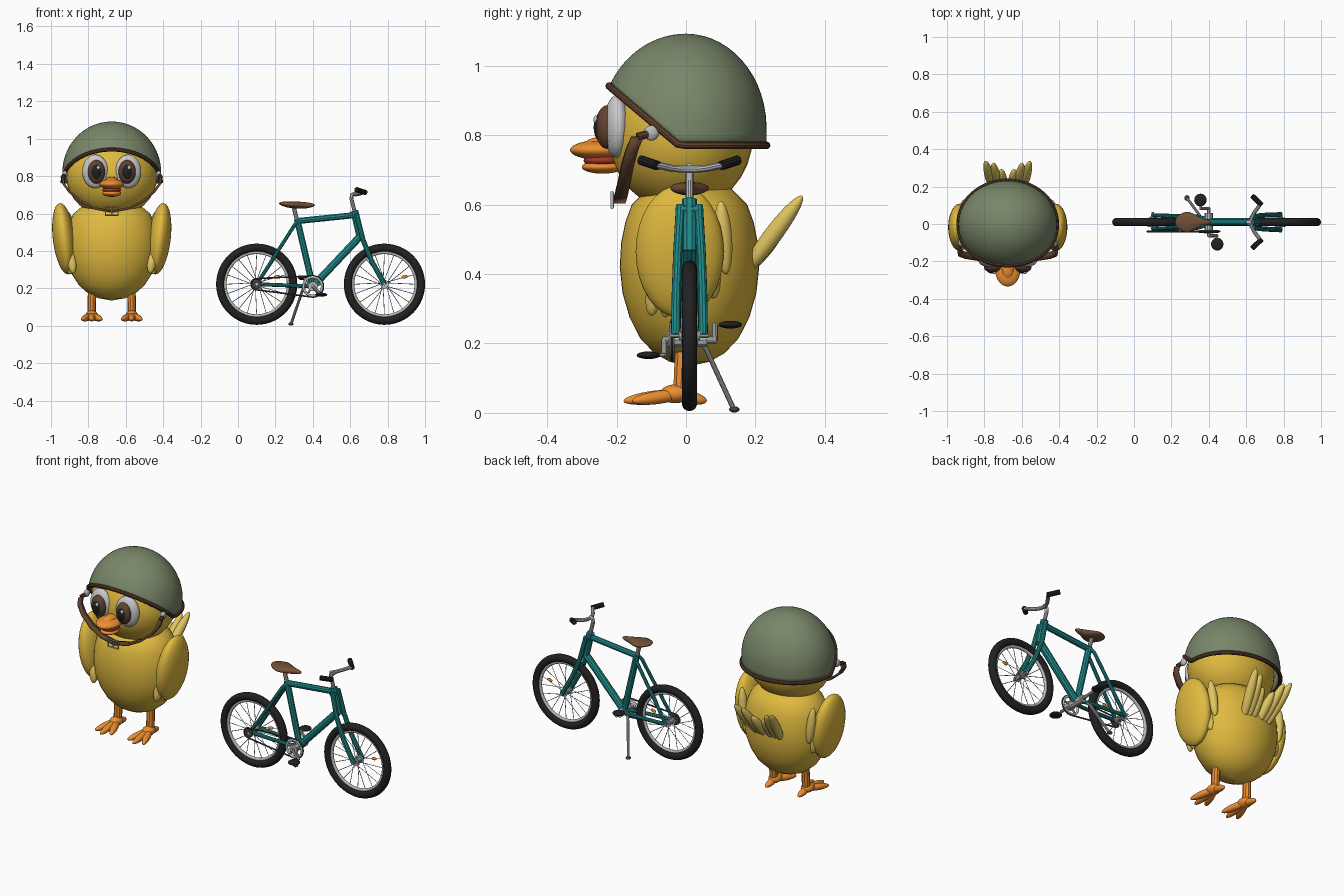
import bpy, bmesh
from math import sin, cos, pi, sqrt
from mathutils import Vector

if "Cube" in bpy.data.objects:
    bpy.data.objects.remove(bpy.data.objects["Cube"])

DX, BY = -0.675, 0.01            # bird centre x, bicycle plane y


def mat(name, r, g, b):
    m = bpy.data.materials.new(name)
    m.diffuse_color = (r, g, b, 1)
    m.use_nodes = True
    m.node_tree.nodes["Principled BSDF"].inputs["Base Color"].default_value = m.diffuse_color
    return m


YELLOW = mat("yellow", .75, .49, .05)
PALE = mat("pale_yellow", .76, .57, .12)
ORANGE = mat("orange", .85, .27, .03)
RED = mat("red", .35, .04, .02)
GREEN = mat("olive", .19, .24, .14)
BROWN = mat("brown", .12, .055, .03)
LEATHER = mat("leather", .17, .08, .035)
WHITE = mat("white", .9, .9, .87)
BLACK = mat("black", .015, .015, .015)
TEAL = mat("teal", .015, .25, .25)
METAL = mat("metal", .48, .49, .5)
DARK = mat("dark_metal", .05, .05, .05)


def finish(o, name, m):
    o.name = name
    o.data.materials.clear()
    o.data.materials.append(m)
    for p in o.data.polygons:
        p.use_smooth = True
    return o


def ball(name, loc, size, m, rot=(0, 0, 0)):
    bpy.ops.mesh.primitive_uv_sphere_add(segments=32, ring_count=16, location=loc, rotation=rot)
    o = bpy.context.object
    o.scale = size
    return finish(o, name, m)


def lobe(name, a, b, w, t, m):
    """Long ellipsoid reaching from a to b."""
    a, b = Vector(a), Vector(b)
    rot = (b - a).to_track_quat('Z', 'Y').to_euler()
    return ball(name, (a + b) / 2, (w, t, (b - a).length / 2), m, rot)


def tube(name, pts, r, m, closed=False, res=3):
    c = bpy.data.curves.new(name, 'CURVE')
    c.dimensions = '3D'
    c.bevel_depth, c.bevel_resolution, c.use_fill_caps = r, res, True
    s = c.splines.new('POLY')
    s.points.add(len(pts) - 1)
    for p, q in zip(s.points, pts):
        p.co = (*q, 1)
    s.use_cyclic_u = closed
    o = bpy.data.objects.new(name, c)
    bpy.context.collection.objects.link(o)
    bpy.ops.object.select_all(action='DESELECT')
    o.select_set(True)
    bpy.context.view_layer.objects.active = o
    bpy.ops.object.convert(target='MESH')
    o = finish(bpy.context.object, name, m)
    bpy.ops.object.shade_smooth_by_angle()
    return o


def mesh(name, verts, faces, m):
    me = bpy.data.meshes.new(name)
    me.from_pydata(verts, [], faces)
    o = bpy.data.objects.new(name, me)
    bpy.context.collection.objects.link(o)
    return finish(o, name, m)


def grid_faces(rows, n, wrap=True):
    return [(i * n + j, i * n + (j + 1) % n, (i + 1) * n + (j + 1) % n, (i + 1) * n + j)
            for i in range(rows - 1) for j in range(n if wrap else n - 1)]


def ring(name, x, z, y, R, r, m):
    bpy.ops.mesh.primitive_torus_add(major_radius=R, minor_radius=r, major_segments=64,
                                     minor_segments=14, location=(x, y, z), rotation=(pi / 2, 0, 0))
    return finish(bpy.context.object, name, m)


# ---- bird: egg body and head
prof = [(.001, .135), (.07, .147), (.125, .172), (.175, .215), (.213, .275), (.238, .345),
        (.248, .42), (.243, .49), (.228, .55), (.205, .6), (.15, .645), (.001, .665)]
N = 48
mesh("body", [(DX + r * cos(2 * pi * j / N), .01 + .81 * r * sin(2 * pi * j / N), z)
              for r, z in prof for j in range(N)], grid_faces(len(prof), N), YELLOW)
ball("head", (DX, -.015, .8), (.243, .208, .22), YELLOW)

# beak
ball("upper_beak", (DX, -.25, .757), (.066, .084, .028), ORANGE)
ball("beak_bridge", (DX, -.235, .77), (.035, .06, .026), ORANGE)
ball("mouth", (DX, -.24, .727), (.05, .055, .02), RED)
ball("lower_beak", (DX, -.24, .708), (.05, .06, .019), ORANGE)

for s in (-1, 1):
    side = "left" if s < 0 else "right"

    def P(x, y, z):
        return (DX + s * x, y, z)
    # eyes
    ball(side + "_eye", P(.088, -.2, .825), (.07, .036, .09), WHITE, (0, 0, s * .12))
    ball(side + "_iris", P(.082, -.227, .823), (.046, .034, .063), BROWN)
    ball(side + "_pupil", P(.082, -.236, .823), (.034, .03, .048), BLACK)
    ball(side + "_glint", (DX + s * .082 + .01, -.26, .845), (.009, .007, .011), WHITE)
    # wings with small feathers front and back
    ball(side + "_wing", P(.255, -.018, .465), (.06, .127, .192), YELLOW, (0, s * .12, 0))
    lobe(side + "_wing_feather_1", P(.225, -.085, .4), P(.205, -.1, .28), .022, .025, PALE)
    lobe(side + "_wing_feather_2", P(.24, -.05, .42), P(.22, -.06, .275), .024, .025, PALE)
    lobe(side + "_wing_feather_3", P(.235, .1, .61), P(.215, .115, .4), .025, .025, PALE)
    lobe(side + "_wing_feather_4", P(.235, .06, .48), P(.215, .08, .33), .025, .03, PALE)
    # tail fan
    for i, (bx, tx, ty, tz) in enumerate([(.02, .035, .29, .56), (.045, .078, .325, .61),
                                          (.07, .12, .335, .625)]):
        lobe(f"{side}_tail_feather_{i}", P(bx, .165, .4), P(tx, ty, tz), .026, .026, PALE)
    # legs and toes
    lx = .107
    tube(side + "_leg", [P(lx - .005, -.005, .22), P(lx, -.012, .13), P(lx, -.015, .055)], .023, ORANGE)
    ball(side + "_foot", P(lx, -.03, .055), (.034, .045, .027), ORANGE)
    for i, (tx, ty) in enumerate([(-.052, -.155), (0, -.18), (.052, -.155), (0, .06)]):
        lobe(f"{side}_toe_{i}", P(lx - tx * .1, 0 if ty < 0 else -.05, .056),
             P(lx + tx, ty, .034), .02, .019, ORANGE)
    # helmet rivet and chin strap
    ball(side + "_rivet", P(.251, -.1, .806), (.014, .022, .022), METAL)
    path = [(.262, -.14, .795), (.258, -.155, .76), (.225, -.168, .715), (.165, -.178, .665),
            (.09, -.187, .627), (0, -.192, .61)]
    strap = mesh(side + "_chin_strap", [P(x, y + d, z) for x, y, z in path for d in (-.018, .018)],
                 grid_faces(len(path), 2, False), BROWN)
    strap.modifiers.new("thick", 'SOLIDIFY').thickness = .013
    strap.modifiers["thick"].offset = 0
    tube(side + "_strap_link", [P(.25, -.1, .806), P(.262, -.14, .795)], .012, BROWN)

# buckle
tube("buckle", [(DX + x, -.213, .613 + z) for x, z in ((-.033, -.022), (.033, -.022), (.033, .022), (-.033, .022))],
     .005, METAL, True)
tube("buckle_pin", [(DX, -.213, .59), (DX, -.213, .636)], .004, METAL)


# ---- helmet: dome whose lower edge rises at the front
def dome(a, p):
    ry = .232 if sin(a) > 0 else .247
    k = cos(p) if p > 0 else 1
    return Vector((DX + .264 * cos(a) * k, ry * sin(a) * k, .82 + .272 * (sin(p) if p > 0 else p)))


H, R = 64, 16
edge, cols = [], []
for j in range(H):
    a, p = 2 * pi * j / H, -.19
    while dome(a, p).z < .77 + max(0, -.02 - dome(a, p).y) * .85:
        p += .004
    edge.append(dome(a, p))
    cols.append((a, p))
helmet = mesh("helmet", [dome(a, p + (pi / 2 - .005 - p) * i / R) for i in range(R + 1) for a, p in cols],
              grid_faces(R + 1, H) + [tuple(R * H + j for j in range(H))], GREEN)
helmet.modifiers.new("shell", 'SOLIDIFY').thickness = .012
tube("helmet_rim", edge, .011, BROWN, True)

# ---- bicycle wheels
RX, FX, WZ = .1, .783, .222
for name, cx in (("rear", RX), ("front", FX)):
    ring(name + "_tyre", cx, WZ, BY, .195, .022, BLACK)
    ring(name + "_rim", cx, WZ, BY, .17, .009, METAL)
    tube(name + "_hub", [(cx, BY - .03, WZ), (cx, BY + .03, WZ)], .014, METAL)
    tube(name + "_axle", [(cx, BY - .055, WZ), (cx, BY + .055, WZ)], .007, METAL)
    for k in (-1, 1):
        tube(name + "_hub_flange", [(cx, BY + k * .02, WZ), (cx, BY + k * .025, WZ)], .023, METAL)
    for i in range(20):
        a, o = 2 * pi * i / 20, .35 * (1 if i % 4 < 2 else -1)
        tube(f"{name}_spoke_{i}", [(cx + .02 * cos(a + o), BY + (.022 if i % 2 else -.022), WZ + .02 * sin(a + o)),
                                   (cx + .166 * cos(a), BY, WZ + .166 * sin(a))], .0018, METAL, res=0)
    ball(name + "_reflector", (cx + .108, BY, WZ + .04), (.017, .007, .009), ORANGE, (0, -.2, 0))


# ---- frame
def Q(x, z, y=0):
    return (x, BY + y, z)


BB, SEAT, HT, HB = (.4, .21), (.318, .56), (.625, .605), (.655, .48)
tube("seat_tube", [Q(*BB), Q(.316, .57)], .018, TEAL)
tube("top_tube", [Q(*SEAT), Q(.63, .592)], .017, TEAL)
tube("down_tube", [Q(*BB), Q(*HB)], .021, TEAL)
tube("head_tube", [Q(.622, .615), Q(.657, .465)], .022, TEAL)
tube("bottom_bracket", [Q(*BB, -.055), Q(*BB, .05)], .022, METAL)
tube("fork_crown", [Q(.634, .585, -.03), Q(.634, .585, .03)], .016, TEAL)
for k in (-1, 1):
    tube("fork_leg", [Q(.634, .598, k * .026), Q(.668, .46, k * .034), Q(.715, .345, k * .038),
                      Q(FX, WZ, k * .04)], .0135, TEAL)
    tube("seat_stay", [Q(RX, WZ, k * .036), Q(.3, .535, k * .024), Q(.318, .56, k * .008)], .01, TEAL)
    tube("chain_stay", [Q(RX, WZ, k * .036), Q(.34, .213, k * .03), Q(*BB, k * .012)], .011, TEAL)

# seat
tube("seat_post", [Q(.318, .555), Q(.295, .645)], .012, METAL)
seat = ball("seat", Q(.315, .645), (.096, .052, .019), LEATHER, (0, .05, 0))
for v in seat.data.vertices:
    x = v.co.x
    if x > -.3:
        v.co.y *= max(.38, 1 - .75 * (x + .3))
    v.co.y *= 1.15
    v.co.z += .25 * x * x

# handlebar
tube("stem", [Q(.624, .61), Q(.606, .68), Q(.608, .7), Q(.63, .708)], .011, METAL)
bar = [(.675, .714, .1), (.668, .712, .085), (.642, .704, .05), (.627, .702, .02)]
tube("handlebar", [Q(x, z, -y) for x, z, y in bar] + [Q(*b) for b in bar[::-1]], .0105, METAL)
for k in (-1, 1):
    tube("grip", [Q(.682, .712, k * .092), Q(.632, .728, k * .14)], .014, BLACK)

# ---- drivetrain
CY = -.05
ring("chainring", *BB, BY + CY, .05, .007, METAL)
tube("chainring_boss", [Q(*BB, CY - .012), Q(*BB, CY + .008)], .026, METAL)
for i in range(5):
    a = 2 * pi * i / 5 + .3
    tube("chainring_arm", [Q(*BB, CY), Q(BB[0] + .05 * cos(a), BB[1] + .05 * sin(a), CY)], .006, METAL)
tube("sprocket", [Q(RX, WZ, CY - .003), Q(RX, WZ, CY + .003)], .026, DARK)
arc = [pi * i / 12 for i in range(13)]
tube("chain", [Q(RX + .03 * cos(a + pi / 2), WZ + .03 * sin(a + pi / 2), CY) for a in arc]
     + [Q(BB[0] + .057 * cos(a - pi / 2), BB[1] + .057 * sin(a - pi / 2), CY) for a in arc],
     .0045, DARK, True)
for k in (-1, 1):
    px, pz = BB[0] - k * .045, BB[1] + k * .044
    tube("crank_axle", [Q(*BB), Q(*BB, k * .078)], .01, METAL)
    tube("crank_arm", [Q(*BB, k * .073), Q(px, pz, k * .073)], .0085, METAL)
    tube("pedal_axle", [Q(px, pz, k * .07), Q(px, pz, k * .12)], .005, METAL)
    ball("pedal", Q(px, pz, k * .118), (.033, .034, .011), BLACK)

# kickstand
tube("kickstand", [Q(.355, .205, .03), Q(.345, .19, .045), Q(.285, .014, .126)], .0075, METAL)
ball("kickstand_foot", Q(.283, .01, .129), (.014, .015, .009), DARK)
